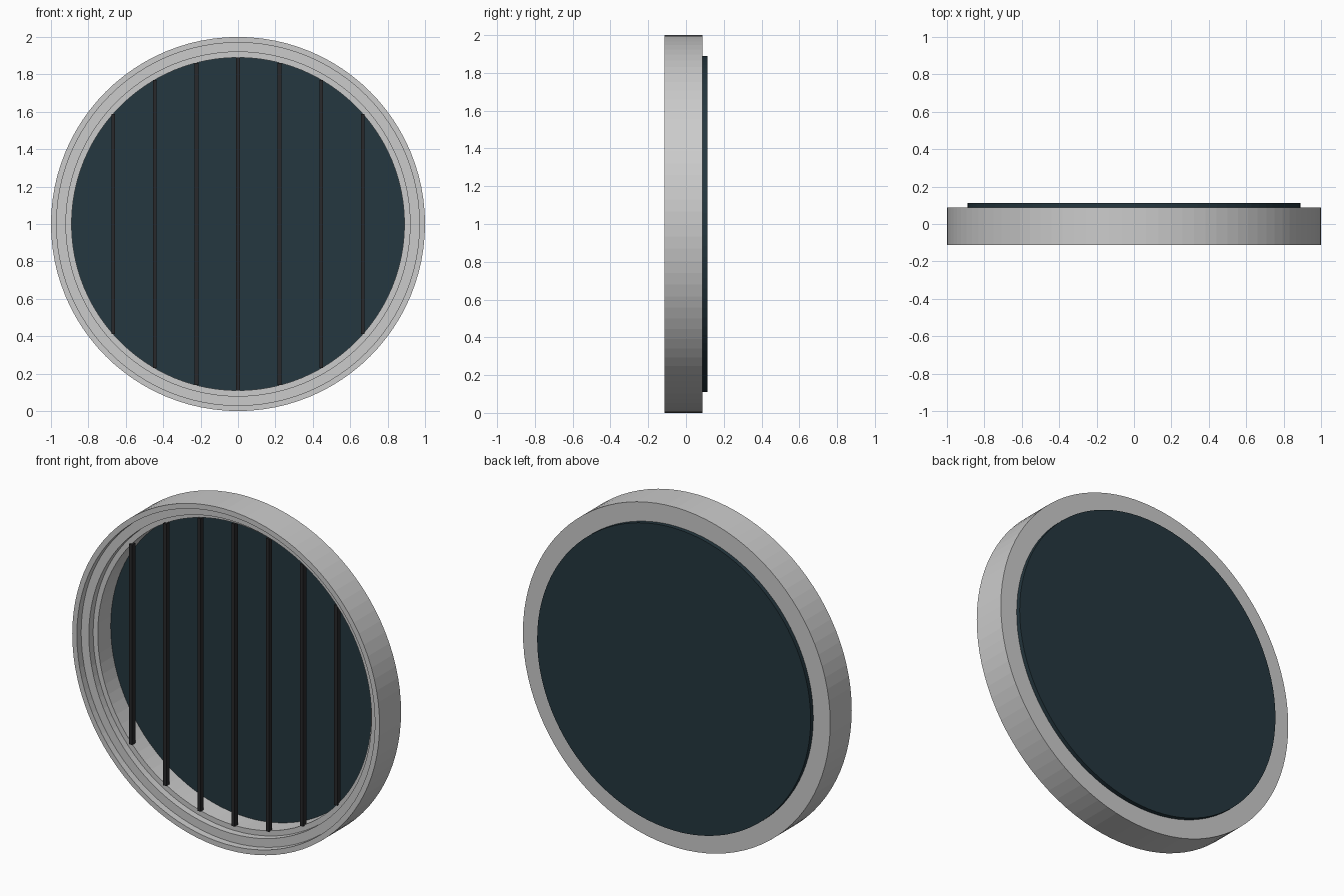
import bpy, bmesh, math

if "Cube" in bpy.data.objects:
    bpy.data.objects.remove(bpy.data.objects["Cube"])

SEG = 96
CZ = 1.0  # centre height of the window


def material(name, rgb):
    m = bpy.data.materials.new(name)
    m.diffuse_color = (*rgb, 1)
    m.use_nodes = True
    m.node_tree.nodes["Principled BSDF"].inputs["Base Color"].default_value = m.diffuse_color
    return m


def finish(name, bm, mat=None):
    bmesh.ops.recalc_face_normals(bm, faces=bm.faces)
    me = bpy.data.meshes.new(name)
    bm.to_mesh(me)
    bm.free()
    ob = bpy.data.objects.new(name, me)
    bpy.context.collection.objects.link(ob)
    if mat:
        me.materials.append(mat)
    return ob


def lathe(name, profile, mat=None):
    """Revolve a closed (radius, y) profile about the y axis."""
    bm = bmesh.new()
    rings = []
    for i in range(SEG):
        a = 2 * math.pi * i / SEG
        rings.append([bm.verts.new((r * math.cos(a), y, CZ + r * math.sin(a)))
                      for r, y in profile])
    n = len(profile)
    for i in range(SEG):
        p, q = rings[i], rings[(i + 1) % SEG]
        for k in range(n):
            bm.faces.new((p[k], p[(k + 1) % n], q[(k + 1) % n], q[k]))
    return finish(name, bm, mat)


glass_mat = material("dark_glass", (0.018, 0.038, 0.05))
bar_mat = material("dark_metal", (0.022, 0.022, 0.024))

# Round frame, stepped inwards at the front
FRONT, BACK, INNER = -0.1125, 0.0875, 0.89
lathe("round_frame", [(1.0, FRONT), (1.0, BACK), (INNER, BACK),
                      (INNER, FRONT + 0.08), (0.92, FRONT + 0.08),
                      (0.92, FRONT + 0.04), (0.97, FRONT + 0.04),
                      (0.97, FRONT)])

# Glass disc closing the back
bm = bmesh.new()
front = [bm.verts.new((INNER * math.cos(2 * math.pi * i / SEG), BACK,
                       CZ + INNER * math.sin(2 * math.pi * i / SEG)))
         for i in range(SEG)]
face = bm.faces.new(front)
ext = bmesh.ops.extrude_face_region(bm, geom=[face], use_keep_orig=True)
bmesh.ops.translate(bm, vec=(0, 0.025, 0),
                    verts=[v for v in ext["geom"] if isinstance(v, bmesh.types.BMVert)])
finish("glass_disc", bm, glass_mat)

# Vertical bars cut to the chord of the opening
for i in range(-3, 4):
    x = i * 0.2225
    h = 2 * math.sqrt(INNER ** 2 - x ** 2)
    bm = bmesh.new()
    bmesh.ops.create_cube(bm, size=1)
    bmesh.ops.scale(bm, vec=(0.02, 0.03, h), verts=bm.verts)
    bmesh.ops.translate(bm, vec=(x, -0.03, CZ), verts=bm.verts)
    finish(f"window_bar_{i + 4}", bm, bar_mat)
